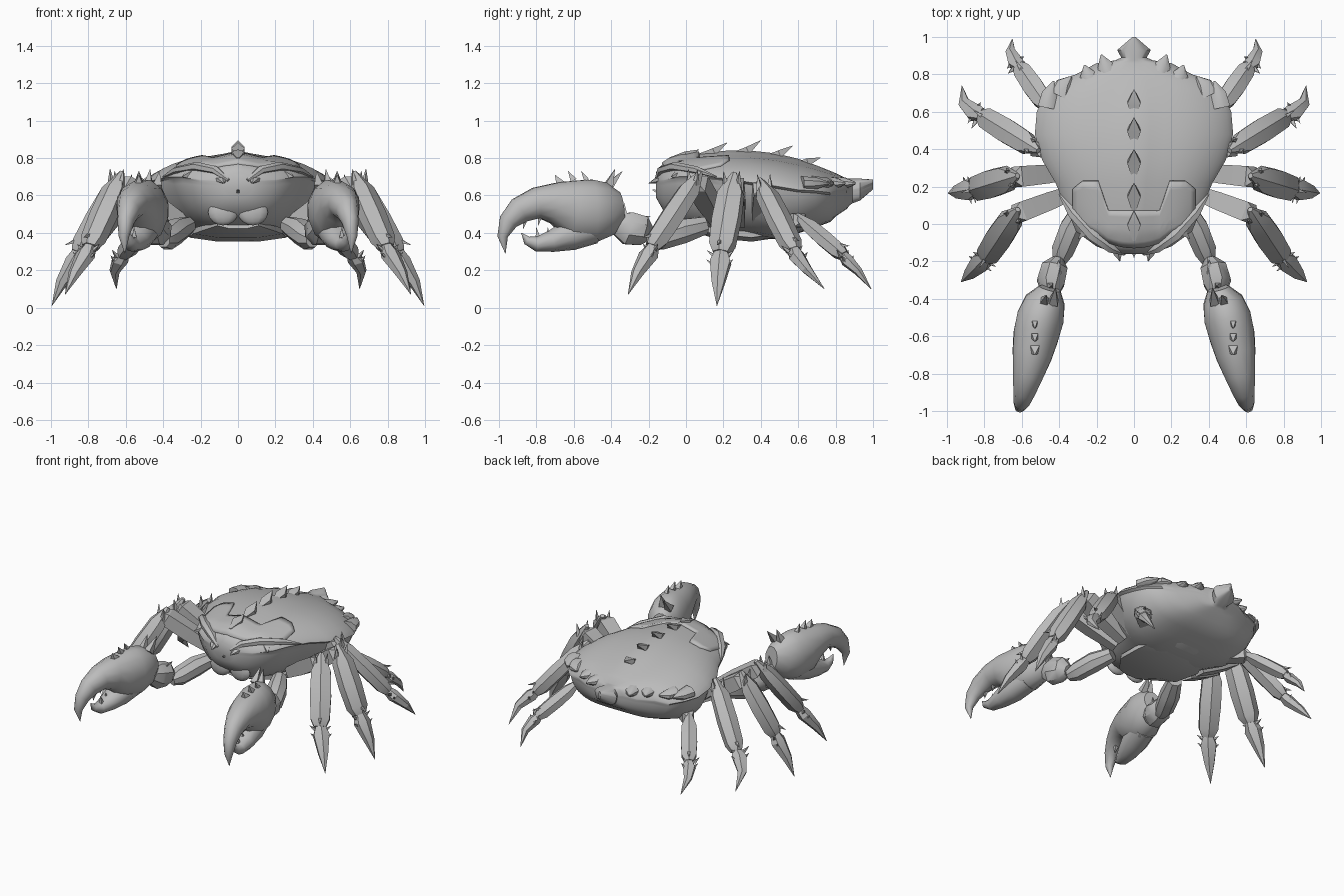
import bpy, bmesh, math
from mathutils import Vector

cube = bpy.data.objects.get("Cube")
if cube:
    bpy.data.objects.remove(cube)

grey = bpy.data.materials.new("shell_grey")
grey.use_nodes = True
grey.diffuse_color = (0.5, 0.5, 0.5, 1)
grey.node_tree.nodes["Principled BSDF"].inputs["Base Color"].default_value = (0.5, 0.5, 0.5, 1)


def finish(bm, name, angle=35, side=1):
    """Turn a bmesh into a shaded object, flipped in x when side is -1."""
    bm = bm.copy()
    for v in bm.verts:
        v.co.x *= side
    bmesh.ops.recalc_face_normals(bm, faces=bm.faces)
    mesh = bpy.data.meshes.new(name)
    bm.to_mesh(mesh)
    bm.free()
    mesh.materials.append(grey)
    ob = bpy.data.objects.new(name, mesh)
    bpy.context.collection.objects.link(ob)
    bpy.ops.object.select_all(action='DESELECT')
    bpy.context.view_layer.objects.active = ob
    ob.select_set(True)
    bpy.ops.object.shade_smooth_by_angle(angle=math.radians(angle))
    return ob


def both(bm, name, angle=35):
    finish(bm, "left_" + name, angle, 1)
    finish(bm, "right_" + name, angle, -1)


def bridge(bm, rings):
    n = len(rings[0])
    for a, b in zip(rings, rings[1:]):
        for i in range(n):
            bm.faces.new((a[i], a[(i + 1) % n], b[(i + 1) % n], b[i]))
    bm.faces.new(rings[0])
    bm.faces.new(rings[-1])


def loft(bm, path, sides=6):
    """Skin a path of (point, sideways radius, upward radius)."""
    pts = [Vector(p[0]) for p in path]
    across = (pts[-1] - pts[0]).cross(Vector((0, 0, 1)))
    across = across.normalized() if across.length > 1e-4 else Vector((1, 0, 0))
    rings = []
    for i, (_, ra, rb) in enumerate(path):
        t = (pts[min(i + 1, len(pts) - 1)] - pts[max(i - 1, 0)]).normalized()
        up = across.cross(t).normalized()
        ring = []
        for k in range(sides):
            a = 2 * math.pi * (k + 0.5) / sides
            ring.append(bm.verts.new(pts[i] + across * ra * math.cos(a) + up * rb * math.sin(a)))
        rings.append(ring)
    bridge(bm, rings)


def thorn(bm, base, tip, r=0.02):
    loft(bm, [(base, r, r), (tip, 0.001, 0.001)], 4)


# Carapace stations: y, half width, top, rim, bottom
stations = [
    (-.16, .09, .70, .67, .60), (-.12, .20, .75, .68, .53), (-.04, .31, .785, .70, .46),
    (.08, .36, .80, .70, .42), (.22, .42, .815, .69, .40), (.34, .49, .815, .67, .38),
    (.48, .53, .80, .65, .38), (.60, .52, .775, .63, .41), (.69, .48, .75, .625, .44),
    (.77, .41, .725, .615, .47), (.80, .31, .715, .62, .50), (.86, .20, .69, .625, .54),
    (.875, .10, .69, .63, .56), (.89, .068, .69, .63, .57), (.93, .09, .69, .64, .585),
    (1.0, .008, .685, .67, .645)]


def section(y):
    for a, b in zip(stations, stations[1:]):
        if y <= b[0]:
            f = max(0, (y - a[0]) / (b[0] - a[0]))
            return [p + (q - p) * f for p, q in zip(a, b)]
    return stations[-1]


def top_z(x, y):
    """Shell height: a broad dome with a low ridge along the middle."""
    _, w, top, rim, _ = section(y)
    u = min(1, abs(x) / w)
    ridge = 0.025 * max(0, 1 - abs(x) / 0.12) * min(1, max(0, (0.85 - y) / 0.3))
    return rim + (top - rim) * (1 - u ** 2.8) ** 0.8 + ridge


bm = bmesh.new()
rings = []
STEPS = 20
for y, w, top, rim, bot in stations:
    ring = []
    fullness = 3 if y < .4 else 4.5
    for i in range(STEPS + 1):
        x = -w * math.cos(math.pi * i / STEPS)
        ring.append(bm.verts.new((x, y, top_z(x, y))))
    for i in range(STEPS + 1):
        u = math.cos(math.pi * i / STEPS)
        drop = (rim - bot) * max(0, 1 - abs(u) ** fullness) ** 0.7
        ring.append(bm.verts.new((u * w * 0.96, y, rim - 0.012 - drop)))
    rings.append(ring)
bridge(bm, rings)
finish(bm, "carapace", 40)

# Raised front plate following the shell surface
bm = bmesh.new()
grid = []
for i in range(25):
    x = -0.33 + 0.66 * i / 24
    ax = abs(x)
    back = 0.07 + 0.16 * min(1, max(0, (ax - 0.14) / 0.05)) - 0.9 * max(0, ax - 0.28)
    front = -0.13 + 1.5 * ax ** 2
    col = []
    for j in range(7):
        y = front + (back - front) * j / 6
        col.append(bm.verts.new((x, y, top_z(x, y) + 0.012)))
    grid.append(col)
for a, b in zip(grid, grid[1:]):
    for j in range(6):
        bm.faces.new((a[j], b[j], b[j + 1], a[j + 1]))
plate = finish(bm, "front_plate", 40)
solid = plate.modifiers.new("thickness", 'SOLIDIFY')
solid.thickness = 0.02

# Dorsal row of backswept spines
bm = bmesh.new()
for y, rise in ((.0, .03), (.15, .05), (.33, .055), (.50, .045), (.65, .025)):
    z = top_z(0, y)
    loft(bm, [((0, y - .09, z - .02), .01, .01), ((0, y, z), .05, .03),
              ((0, y + .07, z + rise), .001, .001)], 4)
finish(bm, "dorsal_spines")

# Brow ridge, front horn and front spur
bm = bmesh.new()
loft(bm, [((.05, -.16, .68), .01, .01), ((.12, -.13, .735), .03, .022), ((.22, -.06, .755), .035, .025),
          ((.33, .06, .735), .03, .02), ((.40, .16, .70), .005, .005)], 6)
loft(bm, [((.11, -.10, .69), .035, .02), ((.085, -.16, .68), .025, .015), ((.075, -.2, .665), .001, .001)], 6)
thorn(bm, (.26, -.04, .71), (.30, -.08, .70), .03)
both(bm, "brow")

# Scalloped lobes along the rear edge
bm = bmesh.new()
for path in (((.13, .78), (.155, .85), (.175, .905)), ((.22, .74), (.25, .80), (.265, .85)),
             ((.39, .68), (.37, .75), (.335, .79)), ((.46, .62), (.45, .70), (.43, .765))):
    widths = (.06, .045, .004)
    loft(bm, [((x, y, .665), w, w * .6 + .005) for (x, y), w in zip(path, widths)], 8)
both(bm, "rear_lobes")

# Jaw plates and snout spike
bm = bmesh.new()
bmesh.ops.create_uvsphere(bm, u_segments=12, v_segments=8, radius=1)
for v in bm.verts:
    v.co = Vector((v.co.x * .08 + .08, v.co.y * .03 - .09, v.co.z * .07 + .51))
both(bm, "jaw", 40)
bm = bmesh.new()
thorn(bm, (0, -.12, .61), (0, -.18, .63), .03)
finish(bm, "snout_spike")

# Breastplate under the body
bm = bmesh.new()
loft(bm, [((0, -.02, .45), .12, .03), ((0, .15, .41), .26, .04), ((0, .35, .39), .28, .04),
          ((0, .55, .42), .2, .04), ((0, .7, .47), .08, .02)], 8)
finish(bm, "breastplate")

# Walking legs: hip, knee, ankle, tip, thickness, outward bow of the foot
legs = {
    "front_leg": ((.30, .18, .46), (.64, .05, .68), (.785, -.17, .34), (.925, -.31, .07), 1.1, (0, 0, 0)),
    "second_leg": ((.32, .28, .46), (.65, .25, .67), (.845, .19, .31), (.995, .165, .01), 1.15, (0, 0, 0)),
    "third_leg": ((.30, .38, .46), (.54, .41, .65), (.80, .57, .32), (.92, .74, .10), 1.0, (.03, -.03, .01)),
    "rear_leg": ((.25, .46, .45), (.46, .62, .47), (.605, .83, .29), (.65, .99, .10), .85, (.025, -.01, .01))}
for name, (hip, knee, ankle, tip, s, bow) in legs.items():
    hip, knee, ankle, tip, bow = map(Vector, (hip, knee, ankle, tip, bow))
    shin = (ankle - knee).normalized()
    claw = (tip - ankle).normalized()
    across = shin.cross(Vector((0, 0, 1))).normalized()
    out = across.cross(shin).normalized()
    # thigh
    bm = bmesh.new()
    loft(bm, [(hip, .045 * s, .045 * s), (hip.lerp(knee, .5), .062 * s, .062 * s),
              (hip.lerp(knee, .92), .068 * s, .06 * s), (knee, .03 * s, .03 * s)], 4)
    both(bm, name + "_thigh", 25)
    # shin with knee spikes
    bm = bmesh.new()
    loft(bm, [(knee - shin * .05 * s, .015, .015), (knee + shin * .07, .068 * s, .05 * s),
              (knee.lerp(ankle, .55), .074 * s, .056 * s), (knee.lerp(ankle, .93), .066 * s, .054 * s),
              (ankle + shin * .02, .042 * s, .036 * s)], 6)
    if s > .9:
        for k in (-1, 1):
            base = knee + across * k * .03 * s + shin * .03
            thorn(bm, base, base + out * .05 - shin * .07 + across * k * .01, .022)
    thorn(bm, ankle - shin * .04 + out * .03 * s, ankle + shin * .02 + out * .075 * s, .018)
    both(bm, name + "_shin", 25)
    # pointed foot with thorns
    bm = bmesh.new()
    loft(bm, [(ankle, .028 * s, .028 * s), (ankle.lerp(tip, .22) + bow * .6, .055 * s, .042 * s),
              (ankle.lerp(tip, .6) + out * .01 + bow, .034 * s, .028 * s), (tip, .001, .001)], 6)
    for k in (-1, 1):
        for f in (.12, .28):
            base = ankle.lerp(tip, f) + across * k * .03 * s + bow * .6
            thorn(bm, base, base + across * k * .035 * s + out * .02 - claw * .025, .015)
    both(bm, name + "_foot", 25)

# Claw arm: upper arm and wrist
bm = bmesh.new()
loft(bm, [((.27, .10, .44), .05, .05), ((.33, -.02, .41), .07, .07), ((.38, -.14, .37), .065, .065),
          ((.40, -.20, .36), .04, .04)], 8)
both(bm, "upper_arm")
bm = bmesh.new()
loft(bm, [((.41, -.19, .39), .035, .04), ((.425, -.23, .41), .075, .085), ((.445, -.31, .425), .08, .095),
          ((.45, -.38, .45), .045, .055)], 8)
thorn(bm, (.41, -.26, .47), (.40, -.19, .49), .03)
thorn(bm, (.45, -.33, .49), (.44, -.33, .56), .025)
both(bm, "wrist")

# Claw hand with hooked upper finger
bm = bmesh.new()
loft(bm, [((.45, -.345, .54), .06, .08), ((.475, -.41, .53), .11, .145), ((.50, -.50, .515), .13, .175),
          ((.525, -.60, .525), .125, .165), ((.545, -.70, .56), .11, .115), ((.565, -.80, .56), .085, .085),
          ((.585, -.89, .52), .062, .072), ((.60, -.95, .46), .045, .052),
          ((.61, -.98, .38), .028, .028), ((.605, -.965, .29), .001, .001)], 12)
for y, z in ((-.78, .49), (-.86, .47)):
    thorn(bm, (.565, y, z), (.565, y - .01, z - .05), .018)
for y, z, r in ((-.53, .68, .02), (-.60, .68, .025), (-.67, .66, .035)):
    thorn(bm, (.53, y, z), (.53, y - .03, z + .05), r)
for x, tip_y, tip_z in ((.43, -.34, .73), (.48, -.38, .74)):
    thorn(bm, (x, -.42, .64), (x - .01, tip_y, tip_z), .035)
both(bm, "claw_hand", 40)

# Lower finger
bm = bmesh.new()
loft(bm, [((.505, -.50, .43), .09, .09), ((.53, -.62, .39), .09, .085), ((.55, -.72, .355), .07, .058),
          ((.565, -.80, .34), .045, .04), ((.575, -.85, .36), .025, .024), ((.58, -.88, .40), .001, .001)], 10)
for y in (-.73, -.79):
    thorn(bm, (.555, y, .37), (.555, y - .01, .43), .02)
both(bm, "lower_finger", 40)
